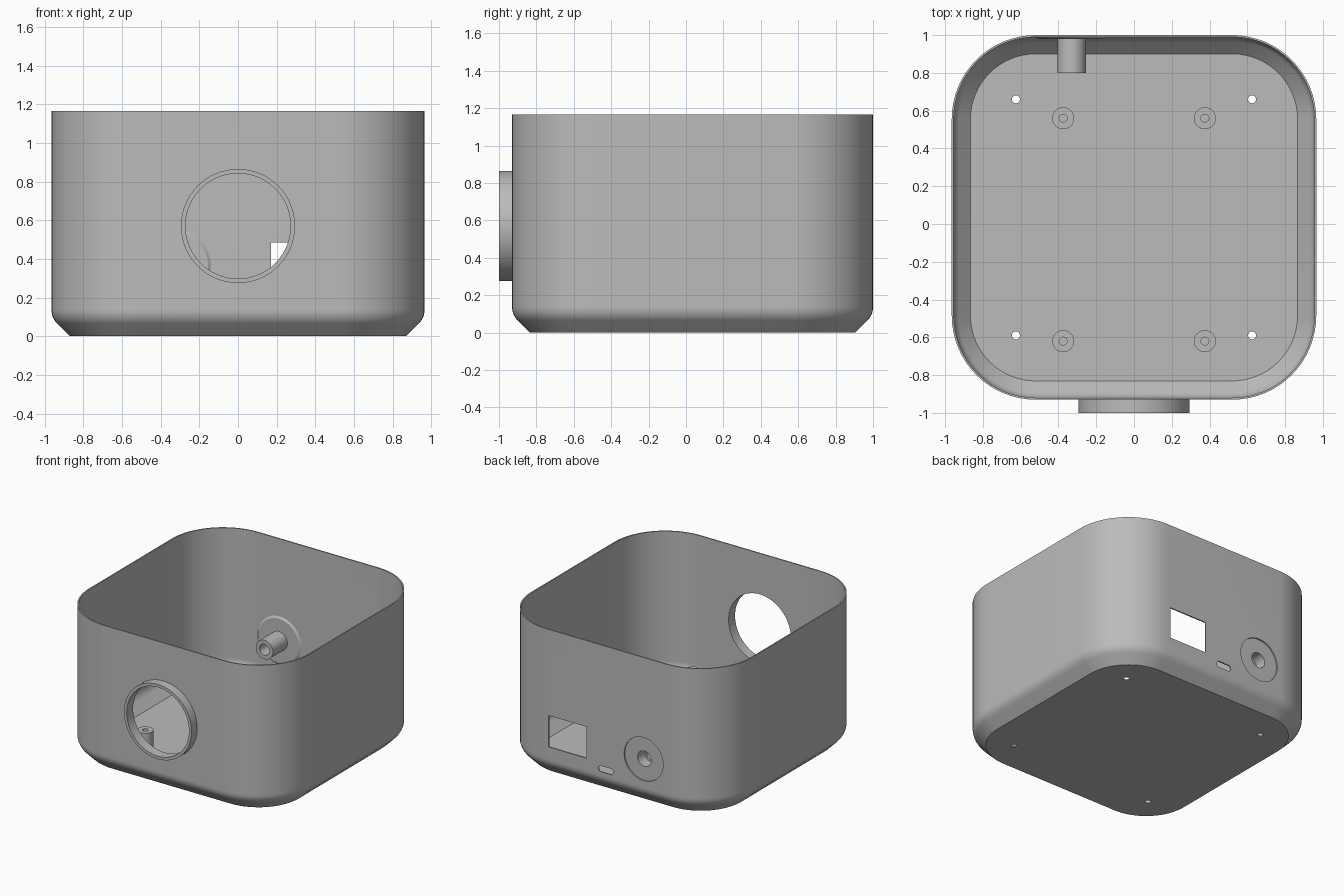
import bpy, bmesh
from math import pi, sin, cos, radians
from mathutils import Matrix, Vector

cube = bpy.data.objects.get("Cube")
if cube:
    bpy.data.objects.remove(cube)

grey = bpy.data.materials.new("plain_grey")
grey.use_nodes = True
colour = (0.5, 0.5, 0.5, 1)
grey.diffuse_color = colour
grey.node_tree.nodes["Principled BSDF"].inputs["Base Color"].default_value = colour

HALF, CORNER, TOP, WALL = 0.965, 0.445, 1.165, 0.01
MID_Y = 0.035
BACK_Y = MID_Y + HALF
FRONT_Y = MID_Y - HALF
TO_Y = Matrix.Rotation(-pi / 2, 4, 'X')     # turns local z to world y


def finish(name, bm, matrix=Matrix()):
    bmesh.ops.remove_doubles(bm, verts=bm.verts, dist=1e-5)
    bmesh.ops.recalc_face_normals(bm, faces=bm.faces)
    mesh = bpy.data.meshes.new(name)
    bm.to_mesh(mesh)
    bm.free()
    mesh.transform(matrix)
    mesh.materials.append(grey)
    obj = bpy.data.objects.new(name, mesh)
    bpy.context.collection.objects.link(obj)
    return obj


def smooth(obj):
    obj.data.shade_smooth()
    obj.data.set_sharp_from_angle(angle=radians(28))


def rounded(hw, hh, r, n=16):
    """Outline of a rounded rectangle; a circle when r equals both halves."""
    pts = []
    for k, (sx, sy) in enumerate([(1, 1), (-1, 1), (-1, -1), (1, -1)]):
        for i in range(n + 1):
            a = (k + i / max(n, 1)) * pi / 2
            pts.append((sx * (hw - r) + r * cos(a), sy * (hh - r) + r * sin(a)))
    return pts


def loft(name, sections, matrix=Matrix()):
    """Skin a stack of (outline, z) sections and cap both ends."""
    bm = bmesh.new()
    rings = [[bm.verts.new((x, y, z)) for x, y in pts] for pts, z in sections]
    for a, b in zip(rings, rings[1:]):
        for i in range(len(a)):
            j = (i + 1) % len(a)
            bm.faces.new((a[i], a[j], b[j], b[i]))
    bm.faces.new(rings[0])
    bm.faces.new(rings[-1])
    return finish(name, bm, matrix)


def lathe(name, profile, matrix, closed=True):
    """Turn a (radius, height) profile about local z."""
    bm = bmesh.new()
    vs = [bm.verts.new((r, 0, z)) for r, z in profile]
    pairs = list(zip(vs, vs[1:])) + ([(vs[-1], vs[0])] if closed else [])
    edges = [bm.edges.new(p) for p in pairs]
    bmesh.ops.spin(bm, geom=vs + edges, cent=(0, 0, 0), axis=(0, 0, 1),
                   angle=2 * pi, steps=64)
    obj = finish(name, bm, matrix)
    smooth(obj)
    return obj


def cut(target, outline, low, high, matrix):
    cutter = loft("cutter", [(outline, low), (outline, high)], matrix)
    cutter.hide_render = True
    mod = target.modifiers.new("hole", 'BOOLEAN')
    mod.operation, mod.solver, mod.object = 'DIFFERENCE', 'EXACT', cutter
    bpy.context.view_layer.objects.active = target
    bpy.ops.object.modifier_apply(modifier=mod.name)
    bpy.data.objects.remove(cutter)


def place(x, y, z):
    return Matrix.Translation(Vector((x, y, z)))


# Thin open shell with a chamfered, softly blended foot
CHAMFER, BLEND = 0.095, 0.1
blend_z = CHAMFER + 0.414 * BLEND


def foot(t):
    """(inset, z) points from the floor up to the rim, offset inward by t."""
    pts = [(CHAMFER + 0.414 * t, t)]
    for i in range(8, -1, -1):
        a = i / 8 * pi / 4
        pts.append((BLEND - (BLEND - t) * cos(a), blend_z - (BLEND - t) * sin(a)))
    return pts + [(t, blend_z + 0.01), (t, TOP)]


path = foot(0) + foot(WALL)[::-1]
shell = loft("shell", [(rounded(HALF - d, HALF - d, CORNER - d), z) for d, z in path],
             place(0, MID_Y, 0))

# Openings: lens hole in front; seat, window and slot at the back
LENS_R, SEAT_R = 0.272, 0.17
LENS = place(0, 0, 0.57) @ TO_Y
SEAT = place(-0.33, 0, 0.363) @ TO_Y
cut(shell, rounded(LENS_R, LENS_R, LENS_R), -1.2, -0.8, LENS)
for outline, spot in [(rounded(SEAT_R, SEAT_R, SEAT_R), SEAT),
                      (rounded(0.165, 0.124, 0, 0), place(0.335, 0, 0.361) @ TO_Y),
                      (rounded(0.065, 0.024, 0.023, 8), place(0, 0, 0.187) @ TO_Y)]:
    cut(shell, outline, 0.9, 1.1, spot)

# Screw holes through the floor
for x in (-0.625, 0.625):
    for y in (-0.59, 0.66):
        cut(shell, rounded(0.021, 0.021, 0.021, 8), -0.1, 0.1, place(x, y, 0))
smooth(shell)

# Raised ring around the lens hole
lathe("front_ring", [(LENS_R, -1), (0.295, -1), (0.295, FRONT_Y), (LENS_R, FRONT_Y)], LENS)

# Recessed round seat with a bored boss pointing inward
inner = BACK_Y - WALL
lathe("rear_boss", [(0.06, inner), (SEAT_R, inner), (0.19, inner), (0.175, 0.98),
                    (0.075, 0.98), (0.075, 0.8), (0.043, 0.8), (0.043, 0.9),
                    (0.06, 0.9)], SEAT)

# Four standoffs with blind holes
for x, side in ((-0.375, "right"), (0.375, "left")):
    for y, end in ((-0.62, "front"), (0.56, "back")):
        lathe(f"standoff_{end}_{side}",
              [(0, 0.06), (0.021, 0.06), (0.021, 0.26), (0.058, 0.26), (0.058, WALL)],
              place(x, y, 0), closed=False)
